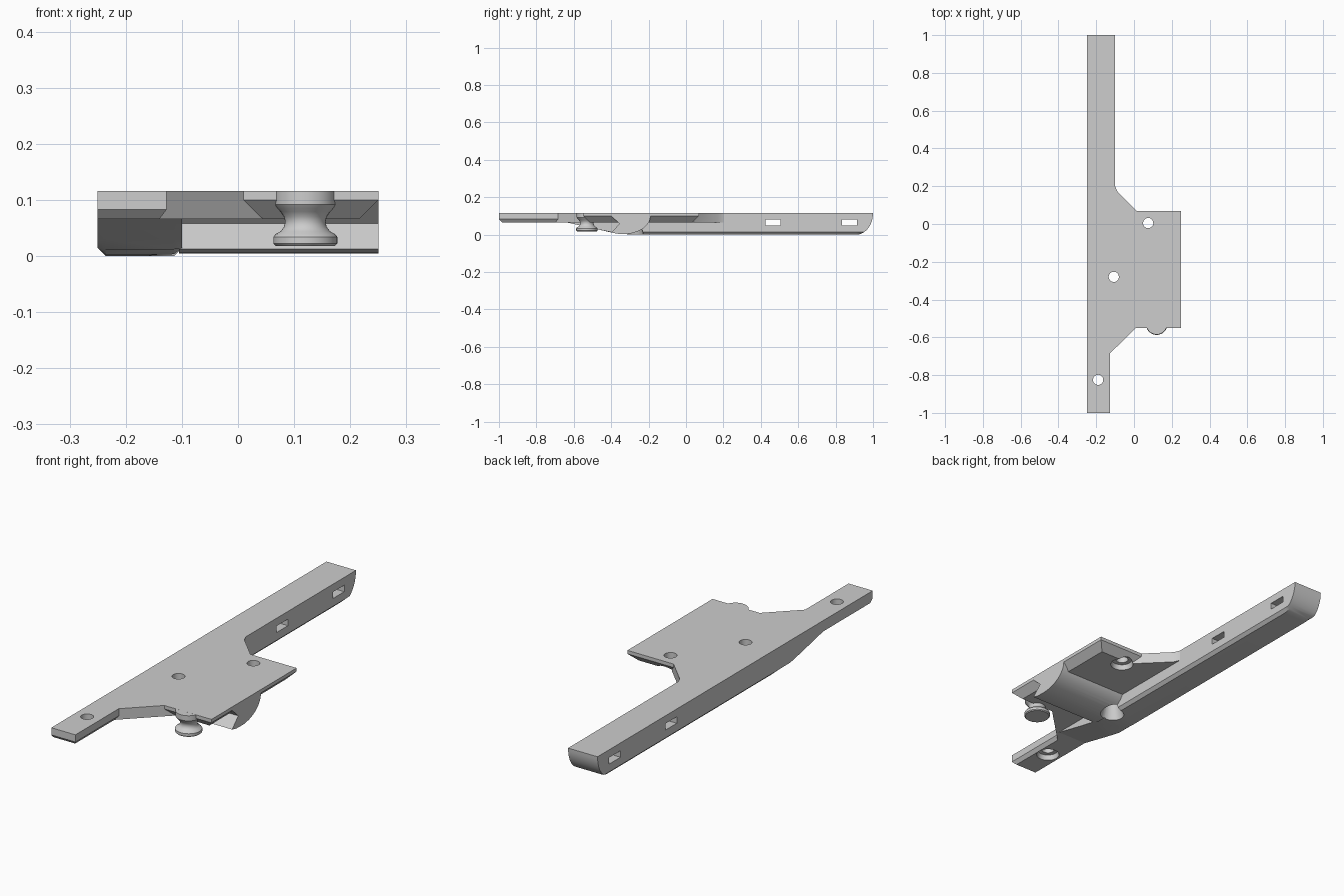
import bpy, bmesh, math
from mathutils import Vector

old = bpy.data.objects.get("Cube")
if old:
    bpy.data.objects.remove(old)

grey = bpy.data.materials.new("plain grey")
grey.use_nodes = True
COLOUR = (0.61, 0.61, 0.61, 1)
grey.diffuse_color = COLOUR
grey.node_tree.nodes["Principled BSDF"].inputs["Base Color"].default_value = COLOUR

TOP, BASE, EDGE = 0.116, 0.066, 0.10


def finish(bm, name):
    bmesh.ops.recalc_face_normals(bm, faces=bm.faces[:])
    mesh = bpy.data.meshes.new(name)
    bm.to_mesh(mesh)
    bm.free()
    mesh.materials.append(grey)
    obj = bpy.data.objects.new(name, mesh)
    bpy.context.collection.objects.link(obj)
    return obj


def loft(rings):
    """Skin equal-length rings and cap both ends."""
    bm = bmesh.new()
    loops = [[bm.verts.new(p) for p in ring] for ring in rings]
    n = len(loops[0])
    for a, b in zip(loops, loops[1:]):
        for i in range(n):
            j = (i + 1) % n
            bm.faces.new((a[i], a[j], b[j], b[i]))
    bm.faces.new(loops[0][::-1])
    bm.faces.new(loops[-1])
    return bm


def extrude_x(profile, x0, x1):
    return loft([[(x, y, z) for y, z in profile] for x in (x0, x1)])


def revolve(profile, cx, cy, sides=40):
    turn = [2 * math.pi * i / sides for i in range(sides)]
    return loft([[(cx + r * math.cos(t), cy + r * math.sin(t), z) for t in turn]
                 for r, z in profile])


def arc(cy, cz, ry, rz, a0, a1, n=12):
    angles = [math.radians(a0 + (a1 - a0) * i / n) for i in range(n + 1)]
    return [(cy + ry * math.cos(a), cz + rz * math.sin(a)) for a in angles]


def smooth(obj):
    bpy.ops.object.select_all(action="DESELECT")
    obj.select_set(True)
    bpy.context.view_layer.objects.active = obj
    bpy.ops.object.shade_smooth_by_angle(angle=math.radians(25))


def inset(points, amounts):
    """Move each edge of a counter-clockwise outline inwards by its own amount."""
    lines = []
    for i, p in enumerate(points):
        a, b = Vector(p), Vector(points[(i + 1) % len(points)])
        d = (b - a).normalized()
        lines.append((a + Vector((-d.y, d.x)) * amounts[i], d))
    result = []
    for i in range(len(points)):
        (p, d), (q, e) = lines[i - 1], lines[i]
        cross = d.x * e.y - d.y * e.x
        w = q - p
        t = (w.x * e.y - w.y * e.x) / cross
        result.append(p + d * t)
    return result


# Mounting plate: x, y, height of lower edge, underside bevel of the next edge
SLOPE = 0.034
LOW = BASE + 0.002
outline = [
    (-0.25, -1, 0.083, 0.017), (-0.127, -1, 0.083, 0.013),
    (-0.127, -0.685, 0.083, 0), (0.01, -0.55, EDGE, SLOPE),
    (0.25, -0.55, EDGE, SLOPE), (0.25, 0.069, EDGE, SLOPE),
    (0.015, 0.069, EDGE, 0), (-0.088, 0.172, LOW, 0),
    (-0.1, 0.2, LOW, 0), (-0.25, 0.2, LOW, 0),
]
flat = [p[:2] for p in outline]
lower = inset(flat, [p[3] for p in outline])
plate = finish(loft([
    [(p.x, p.y, BASE) for p in lower],
    [p[:3] for p in outline],
    [(x, y, TOP) for x, y in flat]]), "mounting_plate")

# Long rail with a rounded back end, a sloping front and bevelled lower edges
rail_profile = [(-0.64, BASE), (-0.48, 0.03), (-0.4, 0.012), (-0.33, 0.003), (-0.28, 0)]
rail_profile += arc(0.91, TOP, 0.09, TOP, -90, 0)
rail_profile += [(0.2, TOP), (0.2, BASE)]
BEVEL = 0.014
rail = finish(loft([
    [(x, y, max(z, lowest)) for y, z in rail_profile]
    for x, lowest in ((-0.25, BEVEL), (-0.25 + BEVEL, 0),
                      (-0.1 - BEVEL, 0), (-0.1, BEVEL))]), "long_rail")

# Rounded guard under the plate with a notch open to the front
guard_profile = arc(-0.33, EDGE, 0.14, EDGE - 0.004, 0, -90)
guard_profile += [(-0.37, 0.005), (-0.4, 0.012), (-0.355, 0.058), (-0.4, EDGE)]
guard = finish(extrude_x(guard_profile, -0.105, 0.25), "rounded_guard")

# Turned knob hanging from the front edge
knob = finish(revolve([
    (0.053, 0.018), (0.057, 0.022), (0.057, 0.034), (0.053, 0.039),
    (0.044, 0.044), (0.038, 0.052), (0.036, 0.061), (0.038, 0.07),
    (0.044, 0.079), (0.05, 0.085), (0.055, 0.092), (0.055, TOP - 0.0002)],
    0.12, -0.53), "turned_knob")


def cut(target, bm, name):
    tool = finish(bm, name)
    tool.hide_render = True
    mod = target.modifiers.new(name, "BOOLEAN")
    mod.operation, mod.solver, mod.object = "DIFFERENCE", "EXACT", tool
    bpy.ops.object.select_all(action="DESELECT")
    bpy.context.view_layer.objects.active = target
    target.select_set(True)
    bpy.ops.object.modifier_apply(modifier=name)
    bpy.data.objects.remove(tool)


# Screw holes with conical recesses from below
HOLE = 0.027


def screw(wide, start, narrow, end):
    return [(wide, start), (narrow, end), (HOLE, end + 0.001), (HOLE, 0.2)]


shallow = screw(0.053, 0.05, 0.045, 0.09)
deep = screw(0.055, -0.01, 0.032, 0.088)
for x, y, shape, targets in (
        (0.075, 0.005, shallow, [plate]),
        (-0.19, -0.825, shallow, [plate]),
        (-0.107, -0.28, deep, [plate, rail, guard])):
    for target in targets:
        cut(target, revolve(shape, x, y), "screw_cutter")

# Slots through the rail
for y in (0.465, 0.874):
    slot = [(y - 0.041, 0.05), (y + 0.041, 0.05), (y + 0.041, 0.08), (y - 0.041, 0.08)]
    cut(rail, extrude_x(slot, -0.4, 0.1), "slot_cutter")

for part in (plate, rail, guard, knob):
    smooth(part)
